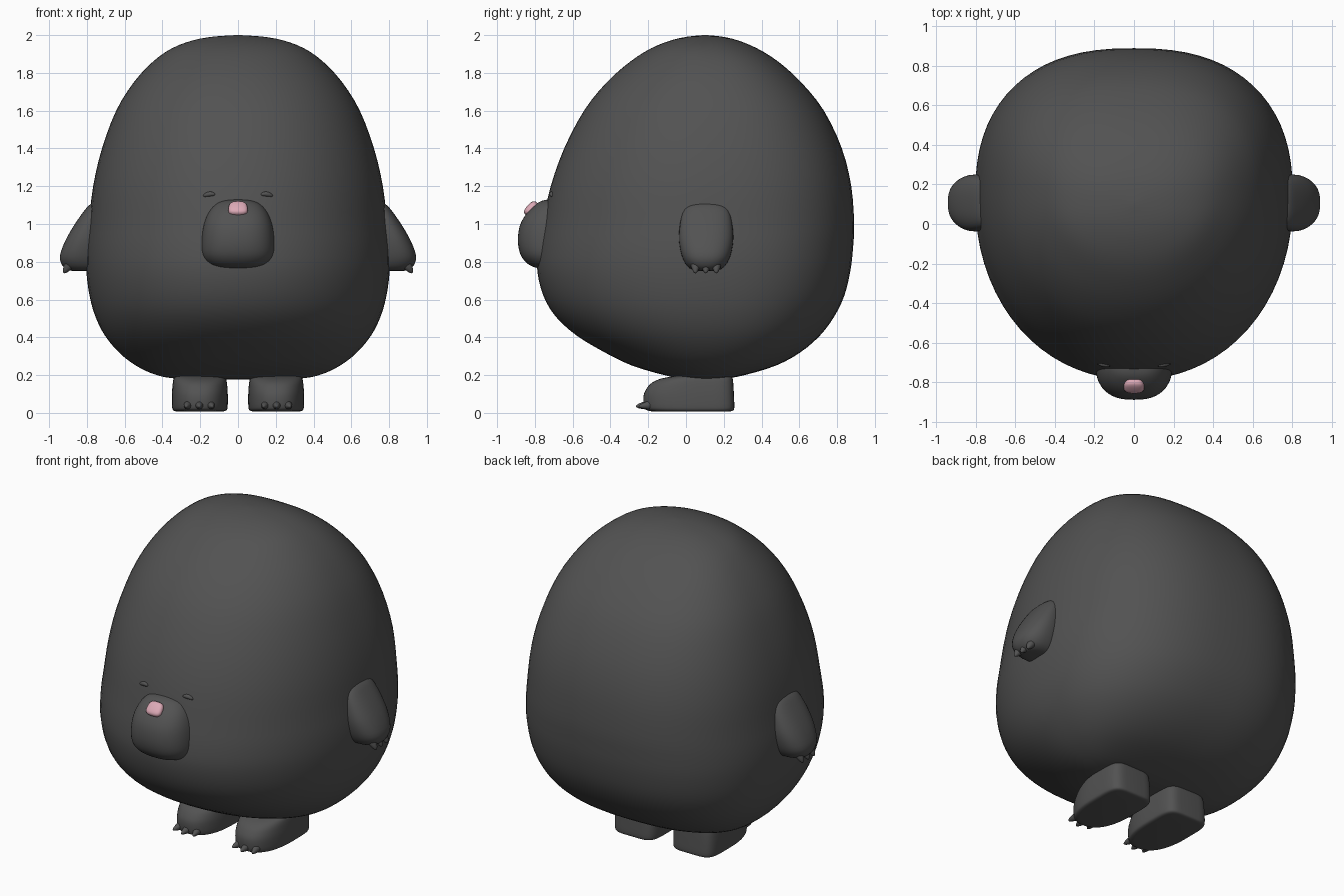
import bpy, bmesh, math
from mathutils import Matrix, Vector

if "Cube" in bpy.data.objects:
    bpy.data.objects.remove(bpy.data.objects["Cube"])


def material(name, rgb):
    m = bpy.data.materials.new(name)
    m.diffuse_color = (*rgb, 1)
    m.use_nodes = True
    m.node_tree.nodes["Principled BSDF"].inputs["Base Color"].default_value = m.diffuse_color
    return m


GREY = material("charcoal fur", (0.085, 0.085, 0.085))
PINK = material("pink nose", (0.72, 0.40, 0.47))


def finish(name, bm, mat, angle=50):
    bmesh.ops.recalc_face_normals(bm, faces=bm.faces)
    me = bpy.data.meshes.new(name)
    bm.to_mesh(me)
    bm.free()
    me.materials.append(mat)
    ob = bpy.data.objects.new(name, me)
    bpy.context.collection.objects.link(ob)
    bpy.ops.object.select_all(action='DESELECT')
    ob.select_set(True)
    bpy.context.view_layer.objects.active = ob
    bpy.ops.object.shade_smooth_by_angle(angle=math.radians(angle))
    return ob


def smooth_rows(rows, steps):
    """Catmull-Rom interpolation between profile rows."""
    out = []
    for i in range(len(rows) - 1):
        a, b, c, d = (rows[max(0, min(len(rows) - 1, i + k))] for k in (-1, 0, 1, 2))
        for s in range(steps):
            t = s / steps
            out.append([0.5 * (2 * q + (r - p) * t + (2 * p - 5 * q + 4 * r - u) * t * t
                               + (3 * q - p - 3 * r + u) * t ** 3)
                        for p, q, r, u in zip(a, b, c, d)])
    return out + [list(rows[-1])]


def loft(name, rows, n_front, n_back, mat=GREY, steps=3, sides=48, angle=50):
    """Stack rounded sections; each row is z, x left, x right, y front, y middle, y back."""
    bm = bmesh.new()
    rings = []
    for z, x0, x1, yf, ym, yb in smooth_rows(rows, steps):
        ring = []
        for k in range(sides):
            a = 2 * math.pi * k / sides
            c, s = math.cos(a), math.sin(a)
            e = 2 / (n_front if s < 0 else n_back)
            px = math.copysign(abs(c) ** e, c) * (x1 - x0) / 2 + (x0 + x1) / 2
            py = ym + (abs(s) ** e) * ((yf - ym) if s < 0 else (yb - ym))
            ring.append(bm.verts.new((px, py, z)))
        rings.append(ring)
    for lo, hi in zip(rings, rings[1:]):
        for k in range(sides):
            j = (k + 1) % sides
            bm.faces.new((lo[k], lo[j], hi[j], hi[k]))
    bm.faces.new(rings[0][::-1])
    bm.faces.new(rings[-1])
    return finish(name, bm, mat, angle)


def claw(name, base, tip, r):
    """Tapered rounded claw pointing from base to tip."""
    base, tip = Vector(base), Vector(tip)
    d = tip - base
    bm = bmesh.new()
    bmesh.ops.create_uvsphere(bm, u_segments=12, v_segments=10, radius=1)
    for v in bm.verts:
        w = r * (1 - 0.3 * max(v.co.z, 0))
        v.co = Vector((v.co.x * w, v.co.y * w, v.co.z * d.length))
    rot = d.to_track_quat('Z', 'Y').to_matrix().to_4x4()
    bm.transform(Matrix.Translation(base) @ rot)
    return finish(name, bm, GREY)


# Body: z, half width, front y, back y
body = [(0.178, 0.02, 0.08, 0.12), (0.18, 0.30, -0.01, 0.20), (0.20, 0.43, -0.115, 0.31),
        (0.25, 0.54, -0.285, 0.475), (0.32, 0.63, -0.43, 0.605), (0.41, 0.705, -0.58, 0.71),
        (0.51, 0.755, -0.69, 0.785), (0.62, 0.786, -0.755, 0.838), (0.75, 0.803, -0.787, 0.87),
        (0.87, 0.803, -0.783, 0.884), (1.0, 0.79, -0.76, 0.89), (1.2, 0.767, -0.716, 0.875),
        (1.4, 0.72, -0.645, 0.825), (1.6, 0.645, -0.54, 0.73), (1.75, 0.552, -0.42, 0.61),
        (1.86, 0.45, -0.295, 0.488), (1.93, 0.35, -0.185, 0.376), (1.972, 0.24, -0.08, 0.275),
        (1.992, 0.13, 0.01, 0.19), (2.0, 0.01, 0.09, 0.11)]
loft("body", [(z, -w, w, f, 0.10 if z > 1.9 or z < 0.2 else 0.13, b) for z, w, f, b in body],
     2.1, 2.45, steps=3, sides=72)

# Muzzle: z, half width, front y
muzzle = [(0.765, 0.06, -0.77), (0.772, 0.12, -0.805), (0.795, 0.165, -0.845),
          (0.84, 0.192, -0.877), (0.91, 0.195, -0.89), (0.99, 0.184, -0.88),
          (1.055, 0.160, -0.845), (1.10, 0.125, -0.80), (1.122, 0.083, -0.765), (1.13, 0.02, -0.73)]
loft("muzzle", [(z, -w, w, f, -0.70, -0.66) for z, w, f in muzzle], 2.5, 2)

# Nose: rounded block leaning back on the muzzle
bm = bmesh.new()
bmesh.ops.create_cube(bm, size=2)
bmesh.ops.subdivide_edges(bm, edges=bm.edges[:], cuts=7, use_grid_fill=True)
for v in bm.verts:
    p = v.co / sum(abs(c) ** 2.9 for c in v.co) ** (1 / 2.9)
    v.co = (p.x * (0.051 - 0.004 * p.z), p.y * 0.027, p.z * 0.044)
bm.transform(Matrix.Translation((0, -0.818, 1.08)) @ Matrix.Rotation(math.radians(-43), 4, 'X'))
finish("nose", bm, PINK)

for side, s in (("left", -1), ("right", 1)):
    # Closed eye: small drooping sliver
    bm = bmesh.new()
    bmesh.ops.create_uvsphere(bm, u_segments=16, v_segments=10, radius=1)
    for v in bm.verts:
        x, y, z = v.co
        v.co = (s * 0.153 + x * 0.033, -0.711 + y * 0.013 + s * x * 0.006,
                1.158 + z * 0.013 - 0.006 * x * x - s * x * 0.004)
    finish(side + "_eye", bm, GREY)

    # Arm: z, outer x, front y, back y
    arm = [(0.752, 0.875, 0.07, 0.14), (0.757, 0.902, 0.035, 0.175), (0.78, 0.930, 0.004, 0.208),
           (0.83, 0.943, -0.022, 0.235), (0.91, 0.915, -0.037, 0.25), (0.99, 0.870, -0.033, 0.246),
           (1.06, 0.822, -0.018, 0.232), (1.095, 0.793, 0.005, 0.21), (1.112, 0.768, 0.04, 0.17)]
    loft(side + "_arm", [(z, min(s * 0.70, s * x), max(s * 0.70, s * x), f, 0.107, b)
                         for z, x, f, b in arm], 2.4, 2.4, sides=36)

    # Foot: z, half width, front y, back y
    foot = [(0.008, 0.125, -0.18, 0.235), (0.013, 0.14, -0.205, 0.25), (0.03, 0.147, -0.222, 0.256),
            (0.09, 0.148, -0.225, 0.254), (0.13, 0.146, -0.208, 0.252),
            (0.16, 0.143, -0.18, 0.25), (0.182, 0.138, -0.13, 0.247), (0.195, 0.125, -0.06, 0.24)]
    loft(side + "_foot", [(z, s * 0.202 - w, s * 0.202 + w, f, 0.06, b) for z, w, f, b in foot],
         2.4, 5, sides=48)

    # Three claws on each hand and foot
    for i in (-1, 0, 1):
        claw(f"{side}_hand_claw_{i + 2}", (s * 0.893, 0.105 + i * 0.055, 0.785),
             (s * 0.923, 0.105 + i * 0.055, 0.740), 0.026)
        fy = -0.20 if i == 0 else -0.185
        claw(f"{side}_foot_claw_{i + 2}", (s * 0.205 + i * 0.058, fy, 0.042),
             (s * 0.205 + i * 0.070, fy - 0.066, 0.034), 0.024)
